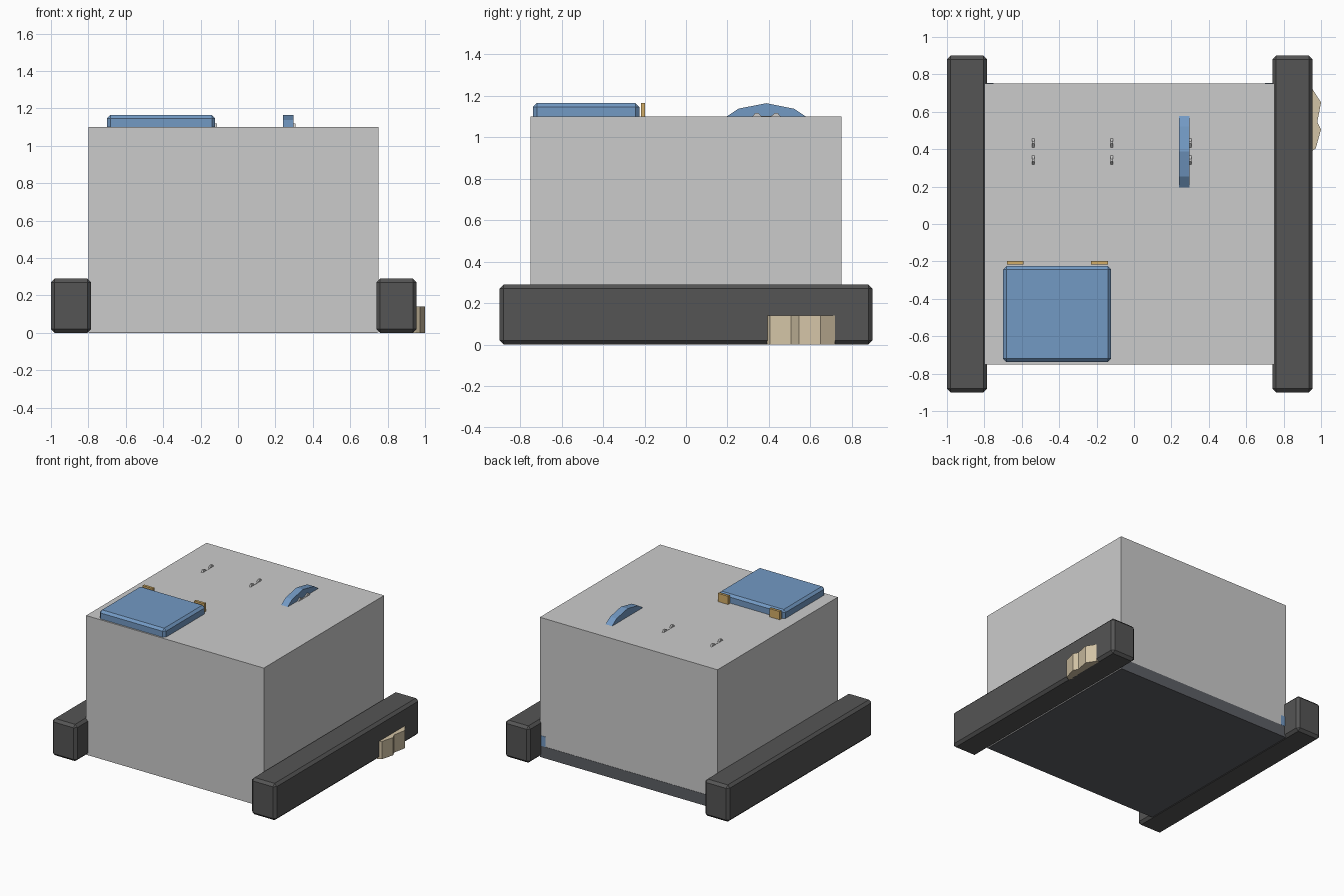
import bpy, bmesh, math

if "Cube" in bpy.data.objects:
    bpy.data.objects.remove(bpy.data.objects["Cube"])


def material(name, rgb):
    m = bpy.data.materials.new(name)
    m.diffuse_color = (*rgb, 1)
    m.use_nodes = True
    m.node_tree.nodes["Principled BSDF"].inputs["Base Color"].default_value = m.diffuse_color
    return m


DARK = material("dark_rubber", (0.09, 0.09, 0.09))
SLATE = material("slate", (0.11, 0.115, 0.13))
BLUE = material("blue", (0.17, 0.32, 0.55))
GOLD = material("gold", (0.65, 0.42, 0.14))
TAN = material("tan", (0.65, 0.55, 0.38))


def add(name, bm, mat):
    bmesh.ops.recalc_face_normals(bm, faces=bm.faces)
    me = bpy.data.meshes.new(name)
    bm.to_mesh(me)
    bm.free()
    ob = bpy.data.objects.new(name, me)
    bpy.context.collection.objects.link(ob)
    if mat:
        me.materials.append(mat)
    return ob


def box(name, x, y, z, mat=None, bevel=0):
    bm = bmesh.new()
    bmesh.ops.create_cube(bm, size=1)
    for v in bm.verts:
        v.co = [a + (c + 0.5) * (b - a) for c, (a, b) in zip(v.co, (x, y, z))]
    ob = add(name, bm, mat)
    if bevel:
        mod = ob.modifiers.new("bevel", 'BEVEL')
        mod.width = bevel
        mod.segments = 1
    return ob


def prism(name, pts, offset, mat=None):
    bm = bmesh.new()
    f = bm.faces.new([bm.verts.new(p) for p in pts])
    r = bmesh.ops.extrude_face_region(bm, geom=[f])
    verts = [g for g in r['geom'] if isinstance(g, bmesh.types.BMVert)]
    bmesh.ops.translate(bm, verts=verts, vec=offset)
    return add(name, bm, mat)


# Housing and the dark chassis showing along its lower back edge
box("housing", (-0.80, 0.75), (-0.75, 0.75), (0.003, 1.10))
box("chassis", (-0.797, 0.747), (-0.745, 0.752), (0, 0.09), SLATE)
for i, x in enumerate((-0.80, 0.70)):
    box(f"rear_block_{i}", (x, x + 0.05), (0.65, 0.753), (0.09, 0.17), BLUE)

# Side rails
for side, x in (("left", -1.0), ("right", 0.74)):
    box(f"{side}_rail", (x, x + 0.215), (-0.9, 0.9), (0, 0.29), DARK, 0.02)

# Hatch lid with hinges
box("lid", (-0.70, -0.122), (-0.738, -0.225), (1.04, 1.165), BLUE, 0.018)
for i, x in enumerate((-0.68, -0.23)):
    box(f"hinge_{i}", (x, x + 0.09), (-0.217, -0.197), (1.06, 1.165), GOLD)

# Sixteen-sided wheel poking through the top
ring = [(0.24, 0.387 + 0.351 * math.sin(k * math.tau / 16),
         0.814 + 0.351 * math.cos(k * math.tau / 16)) for k in range(16)]
prism("wheel", ring, (0.057, 0, 0), BLUE)

# Thin toothed plates just breaking the top surface
teeth = [(0.31, 1.09), (0.335, 1.118), (0.347, 1.118), (0.365, 1.102),
         (0.41, 1.102), (0.43, 1.118), (0.442, 1.118), (0.465, 1.09)]
for i, x in enumerate((-0.545, -0.125, 0.295)):
    prism(f"tooth_plate_{i}", [(x, y, z) for y, z in teeth], (0.013, 0, 0))

# Toothed dial edge sticking out of the right rail
dial = [(0.90, 0.39), (0.95, 0.39), (0.972, 0.405), (1.0, 0.506),
        (0.98, 0.545), (1.0, 0.65), (0.955, 0.72), (0.90, 0.72)]
prism("dial", [(x, y, 0) for x, y in dial], (0, 0, 0.14), TAN)
